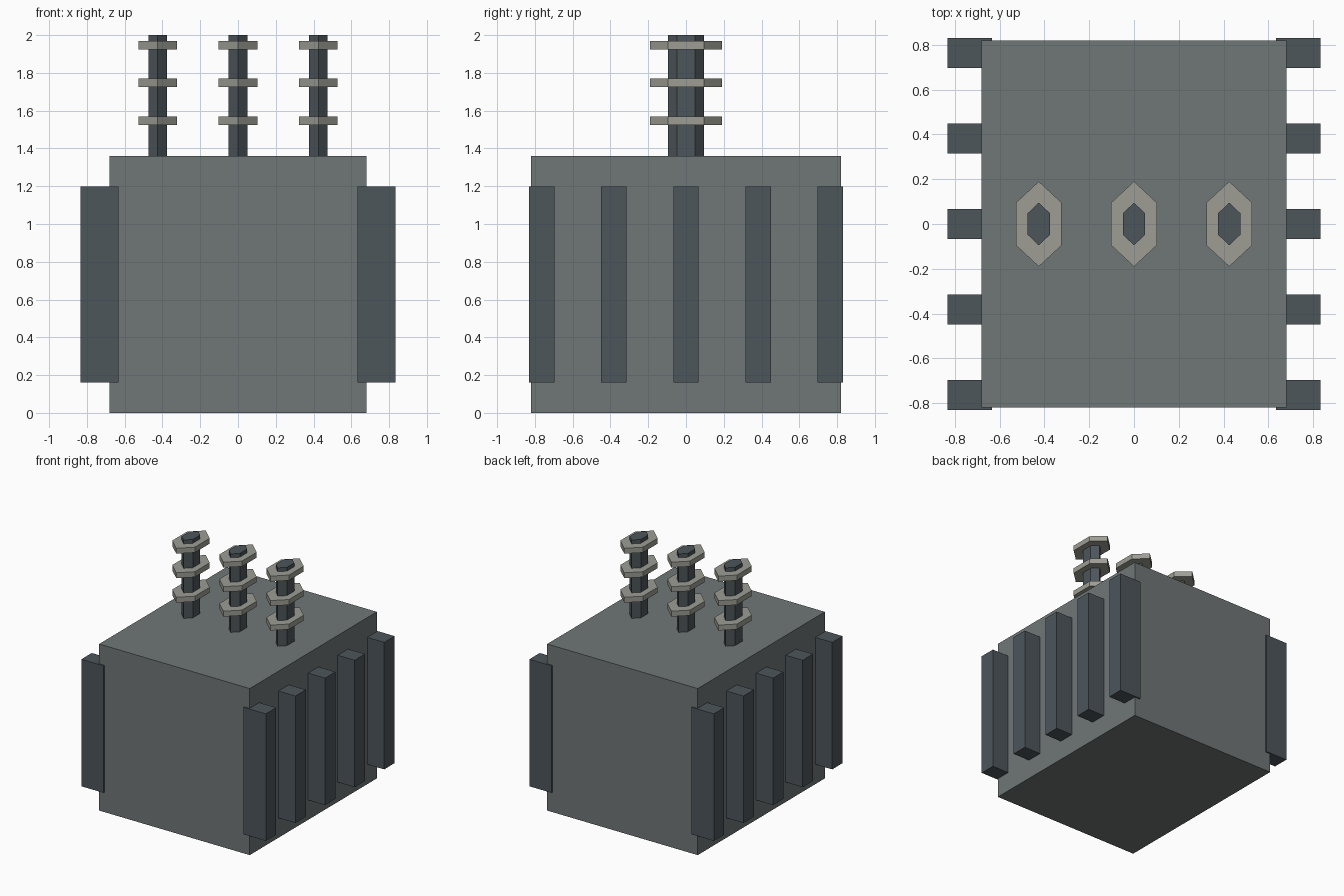
import bpy
import bmesh
from math import pi, sin, cos

if "Cube" in bpy.data.objects:
    bpy.data.objects.remove(bpy.data.objects["Cube"])


def material(name, color):
    m = bpy.data.materials.new(name)
    m.diffuse_color = (*color, 1)
    m.use_nodes = True
    m.node_tree.nodes["Principled BSDF"].inputs["Base Color"].default_value = m.diffuse_color
    return m


steel = material("tank_grey", (0.16, 0.18, 0.18))
dark = material("dark_steel", (0.075, 0.092, 0.105))
ceramic = material("pale_ceramic", (0.34, 0.34, 0.30))


def finish(name, bm, loc, mat):
    bmesh.ops.recalc_face_normals(bm, faces=bm.faces)
    me = bpy.data.meshes.new(name)
    bm.to_mesh(me)
    bm.free()
    me.materials.append(mat)
    ob = bpy.data.objects.new(name, me)
    ob.location = loc
    bpy.context.collection.objects.link(ob)
    return ob


def box(name, size, loc, mat):
    bm = bmesh.new()
    bmesh.ops.create_cube(bm, size=1)
    bmesh.ops.scale(bm, vec=size, verts=bm.verts)
    return finish(name, bm, loc, mat)


def hex_prism(name, half_x, half_y, z0, z1, x, mat):
    # Stretched hexagon with its points along y
    bm = bmesh.new()
    ring = [bm.verts.new((half_x * cos(pi / 6 + i * pi / 3) / cos(pi / 6),
                          half_y * sin(pi / 6 + i * pi / 3), z0)) for i in range(6)]
    face = bm.faces.new(ring)
    ext = bmesh.ops.extrude_face_region(bm, geom=[face], use_keep_orig=True)
    top = [v for v in ext["geom"] if isinstance(v, bmesh.types.BMVert)]
    bmesh.ops.translate(bm, vec=(0, 0, z1 - z0), verts=top)
    return finish(name, bm, (x, 0, 0), mat)


# Main tank
box("tank", (1.36, 1.64, 1.36), (0, 0, 0.68), steel)

# Cooling fins on both sides
for side, sx in (("left", -1), ("right", 1)):
    for i in range(5):
        box(f"{side}_cooling_fin_{i + 1}", (0.2, 0.134, 1.037),
            (sx * 0.733, (i - 2) * 0.382, 0.68), dark)

# Three bushings, each a rod with three insulator discs
for i in range(3):
    x = (i - 1) * 0.425
    hex_prism(f"bushing_rod_{i + 1}", 0.05, 0.095, 1.36, 2.0, x, dark)
    for j in range(3):
        z = 1.547 + j * 0.2
        hex_prism(f"insulator_disc_{i + 1}_{j + 1}", 0.102, 0.19,
                  z - 0.022, z + 0.022, x, ceramic)
